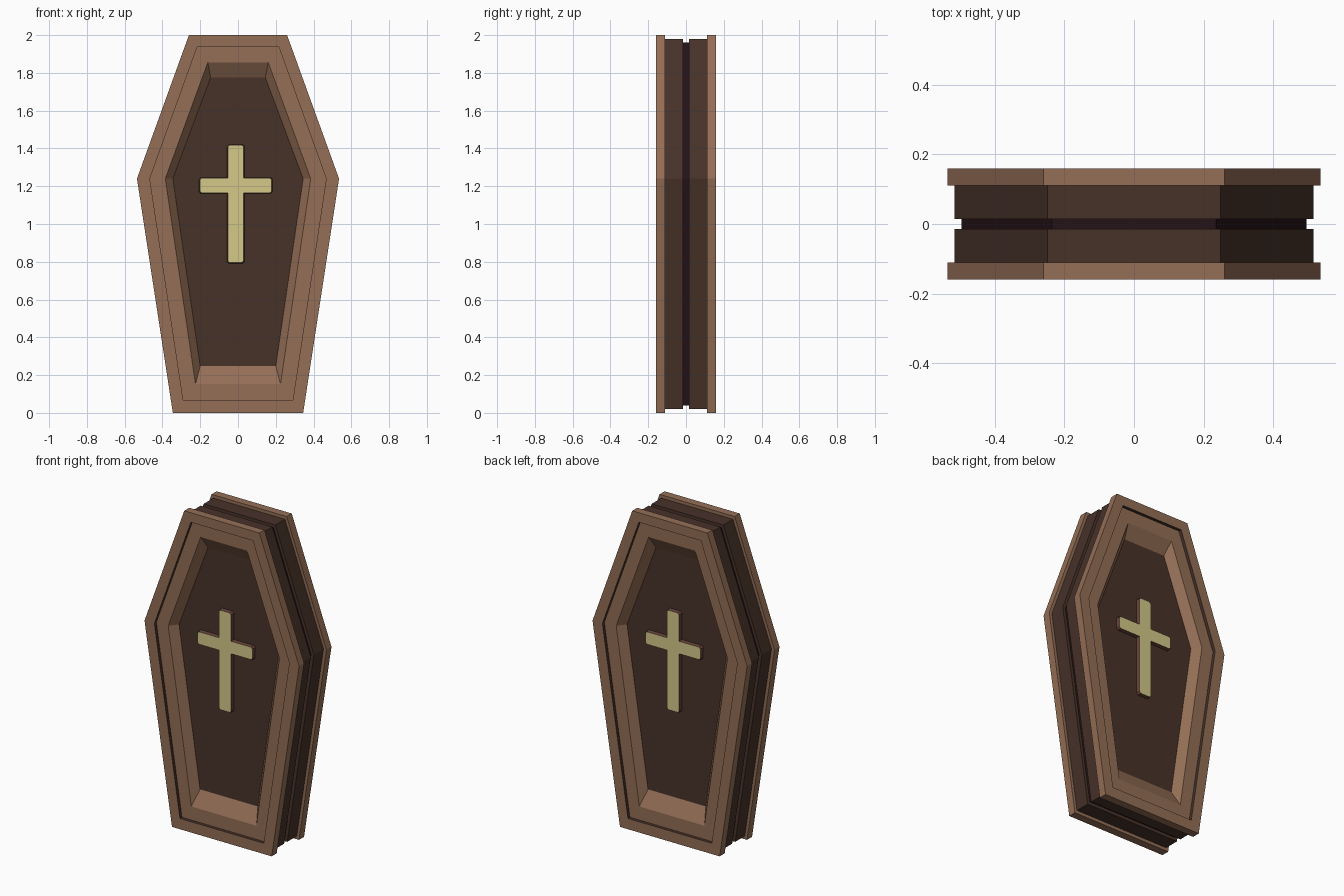
import bpy, bmesh

if "Cube" in bpy.data.objects:
    bpy.data.objects.remove(bpy.data.objects["Cube"])


def mat(name, rgb):
    m = bpy.data.materials.new(name)
    m.diffuse_color = (*rgb, 1)
    m.use_nodes = True
    m.node_tree.nodes["Principled BSDF"].inputs["Base Color"].default_value = m.diffuse_color
    return m


FRAME = mat("light brown wood", (0.296, 0.156, 0.093))
DARK = mat("dark brown wood", (0.064, 0.032, 0.022))
SEAM = mat("dark maroon", (0.018, 0.006, 0.008))
GOLD = mat("pale gold", (0.66, 0.58, 0.25))
EDGE = mat("red brown", (0.13, 0.055, 0.04))


def outline(top_x, top_z, mid_x, bot_x, bot_z, mid_z=1.24):
    """Six-sided coffin outline, counter-clockwise seen from the front."""
    return [(-bot_x, bot_z), (bot_x, bot_z), (mid_x, mid_z),
            (top_x, top_z), (-top_x, top_z), (-mid_x, mid_z)]


OUTER = outline(0.26, 2.0, 0.535, 0.345, 0.0)
BODY = outline(0.248, 1.98, 0.515, 0.33, 0.02)
CORE = outline(0.235, 1.96, 0.495, 0.315, 0.04)
STEP = outline(0.215, 1.94, 0.467, 0.29, 0.067)
OPENING = outline(0.16, 1.855, 0.385, 0.225, 0.152)
PANEL = outline(0.145, 1.775, 0.345, 0.20, 0.247)


def loft(name, side, loops, mats, bands=None, cap=None):
    """Join outlines given as (points, y) from back to front; side -1 turns it to the back."""
    me = bpy.data.meshes.new(name)
    bm = bmesh.new()
    rings = [[bm.verts.new((side * x, side * y, z)) for x, z in pts]
             for pts, y in loops]
    for k, (a, b) in enumerate(zip(rings, rings[1:])):
        n = len(a)
        for i in range(n):
            j = (i + 1) % n
            f = bm.faces.new((a[i], a[j], b[j], b[i]))
            f.material_index = bands[k] if bands else 0
    if cap is not None:
        bm.faces.new(rings[-1]).material_index = cap
    bm.to_mesh(me)
    bm.free()
    for m in mats:
        me.materials.append(m)
    ob = bpy.data.objects.new(name, me)
    bpy.context.collection.objects.link(ob)
    return ob


def cross(grow=0.0):
    """Cross outline, counter-clockwise, with slightly chamfered tips."""
    l, r, bot, top = -0.054 - grow, 0.030 + grow, 0.795 - grow, 1.418 + grow
    al, ar, ab, at = -0.202 - grow, 0.178 + grow, 1.165 - grow, 1.243 + grow
    c = 0.01
    return [(l + c, bot), (r - c, bot), (r, bot + c), (r, ab),
            (ar - c, ab), (ar, ab + c), (ar, at - c), (ar - c, at),
            (r, at), (r, top - c), (r - c, top), (l + c, top), (l, top - c),
            (l, at), (al + c, at), (al, at - c), (al, ab + c), (al + c, ab),
            (l, ab), (l, bot + c)]


for side, label in ((1, "front"), (-1, "back")):
    # Box half with recessed seam in the middle
    loft(label + "_body", side,
         [(CORE, 0), (CORE, -0.015), (BODY, -0.015), (BODY, -0.11)],
         [DARK, SEAM], [1, 0, 0])
    # Lid frame: outer lip, dark step, inner frame, sloped opening
    loft(label + "_frame", side,
         [(BODY, -0.11), (OUTER, -0.11), (OUTER, -0.16), (STEP, -0.16),
          (STEP, -0.14), (OPENING, -0.14), (PANEL, -0.09)],
         [FRAME, DARK], [0, 0, 0, 1, 0, 0])
    # Recessed panel
    loft(label + "_panel", side, [(PANEL, -0.09)], [DARK], cap=0)
    # Cross ornament
    loft(label + "_cross", side,
         [(cross(0.004), -0.09), (cross(), -0.112)],
         [GOLD, EDGE], [1], cap=0)
